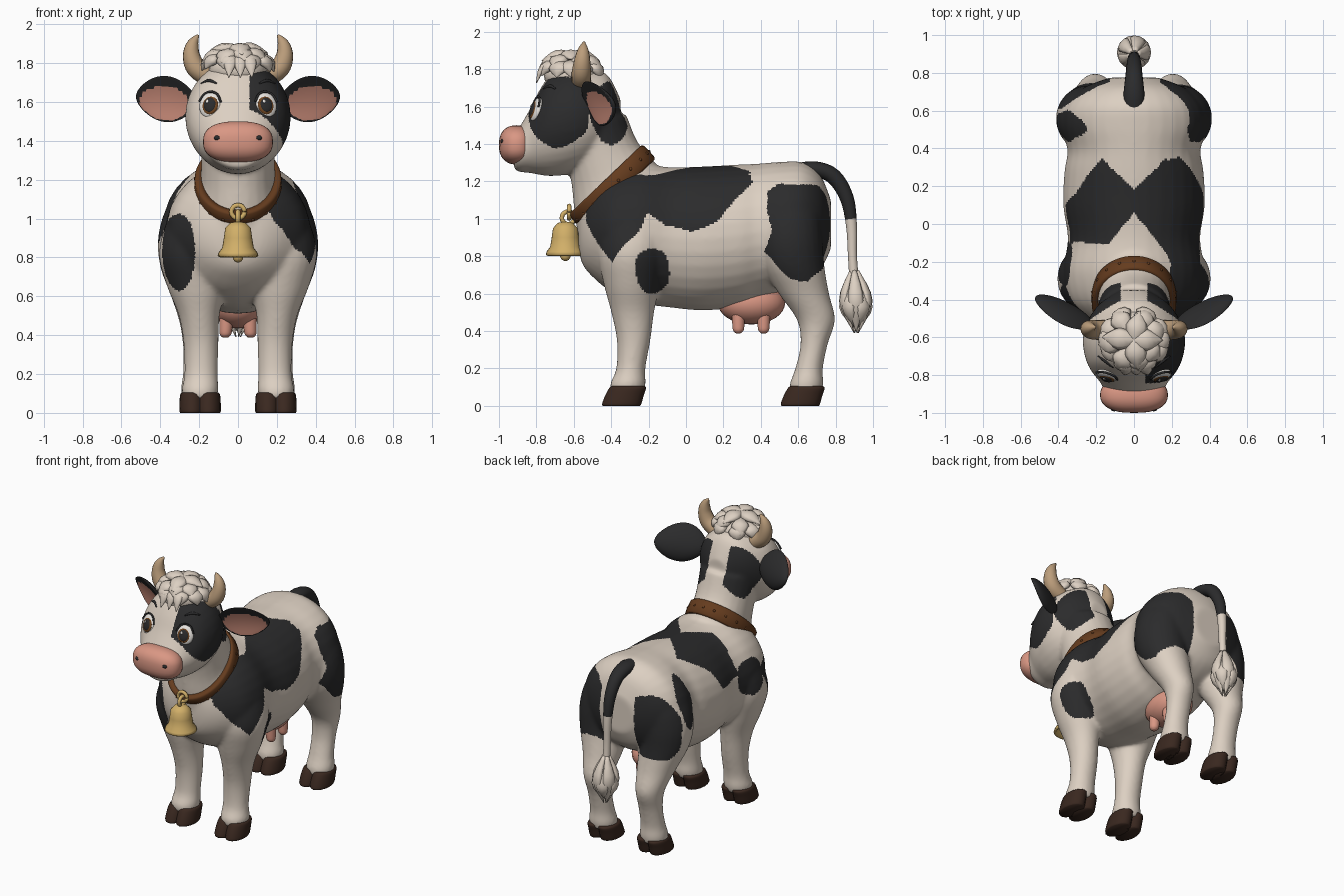
import bpy, bmesh, math
from mathutils import Vector, Matrix
from mathutils.bvhtree import BVHTree

if "Cube" in bpy.data.objects:
    bpy.data.objects.remove(bpy.data.objects["Cube"])

COLOURS = {
    "cream": (0.72, 0.63, 0.54), "black": (0.024, 0.024, 0.025), "pink": (0.70, 0.31, 0.23),
    "leather": (0.13, 0.045, 0.013), "hoof_brown": (0.042, 0.021, 0.014), "horn_tan": (0.50, 0.34, 0.20),
    "gold": (0.64, 0.43, 0.14), "iris_brown": (0.16, 0.06, 0.015), "eye_white": (0.82, 0.79, 0.75)}
MATS = {}
for mat_name, rgb in COLOURS.items():
    MATS[mat_name] = bpy.data.materials.new(mat_name)
    MATS[mat_name].diffuse_color = (*rgb, 1)
X, Y, Z = Vector((1, 0, 0)), Vector((0, 1, 0)), Vector((0, 0, 1))


def make(name, bm, *mats):
    bmesh.ops.recalc_face_normals(bm, faces=bm.faces[:])
    me = bpy.data.meshes.new(name)
    bm.to_mesh(me)
    bm.free()
    for m in mats:
        me.materials.append(MATS[m])
    me.shade_smooth()
    ob = bpy.data.objects.new(name, me)
    bpy.context.collection.objects.link(ob)
    return ob


def spline(secs, k=4):
    out = []
    for i in range(len(secs) - 1):
        quad = (secs[max(i - 1, 0)], secs[i], secs[i + 1], secs[min(i + 2, len(secs) - 1)])
        for j in range(k):
            t = j / k
            out.append([0.5 * (2 * b + (c - a) * t + (2 * a - 5 * b + 4 * c - d) * t * t
                               + (3 * b - a - 3 * c + d) * t ** 3) for a, b, c, d in zip(*quad)])
    return out + [list(secs[-1])]


def loft(bm, secs, ref=X, n=24, k=4, axis=None):
    """Closed tube through sections (x, y, z, radius along ref, radius across)."""
    secs = spline(secs, k)
    rings = []
    for i, s in enumerate(secs):
        t = axis or Vector(secs[min(i + 1, len(secs) - 1)][:3]) - Vector(secs[max(i - 1, 0)][:3])
        b = t.cross(ref).normalized()
        a = b.cross(t).normalized()
        ra, rb = max(s[3], 0.002), max(s[4], 0.002)
        rings.append([bm.verts.new(Vector(s[:3]) + a * ra * math.cos(q) + b * rb * math.sin(q))
                      for q in (2 * math.pi * m / n for m in range(n))])
    for r0, r1 in zip(rings, rings[1:]):
        for m in range(n):
            bm.faces.new((r0[m], r0[(m + 1) % n], r1[(m + 1) % n], r1[m]))
    bm.faces.new(rings[0])
    bm.faces.new(rings[-1])


def blob(bm, loc, scale, rot=None, seg=20):
    return bmesh.ops.create_uvsphere(bm, u_segments=seg, v_segments=seg // 2 + 2, radius=1,
                                     matrix=Matrix.LocRotScale(Vector(loc), rot, Vector(scale)))["verts"]


def leaf(bm, p0, mid, p1, w, phi):
    loft(bm, [(*p0, w * .3, w * .3), (*mid, w, w * .5), (*p1, .002, .002)],
         Vector((-math.sin(phi), math.cos(phi), 0)), 8)


# Body: torso, neck, head and legs fused into one skin
bm = bmesh.new()
torso = [(-.575, .92, .06, .07), (-.555, .92, .15, .16), (-.50, .93, .25, .24), (-.40, .93, .345, .32),
         (-.25, .92, .375, .37), (-.08, .90, .35, .375), (.10, .895, .375, .385), (.28, .91, .368, .38),
         (.39, .93, .352, .365), (.52, .96, .385, .345), (.63, .98, .36, .32), (.72, .98, .27, .25),
         (.775, .97, .13, .13)]
loft(bm, [(0, *s) for s in torso], n=32, axis=Y)
loft(bm, [(0, -.30, .98, .27, .29), (0, -.37, 1.17, .20, .25), (0, -.44, 1.33, .19, .20), (0, -.5, 1.5, .20, .19)])
head = [(-.35, 1.57, .07, .07), (-.42, 1.57, .18, .20), (-.52, 1.54, .25, .26), (-.62, 1.525, .272, .285),
        (-.72, 1.50, .255, .272), (-.785, 1.46, .222, .225), (-.835, 1.415, .182, .17), (-.89, 1.37, .15, .12),
        (-.92, 1.35, .11, .085)]
loft(bm, [(0, *s) for s in head], n=32, axis=Y)
FRONT = [(.195, -.315, .07, .085, .088), (.195, -.31, .12, .095, .095), (.19, -.295, .2, .086, .078),
         (.19, -.28, .35, .09, .09), (.2, -.285, .5, .105, .115), (.215, -.29, .65, .15, .15),
         (.235, -.29, .82, .172, .18), (.22, -.27, 1.0, .14, .165), (.2, -.26, 1.1, .08, .1)]
HIND = [(.2, .64, .07, .085, .085), (.2, .645, .12, .095, .09), (.2, .658, .2, .084, .074),
        (.2, .685, .33, .083, .073), (.205, .695, .46, .095, .102), (.215, .63, .6, .13, .135),
        (.235, .575, .75, .165, .165), (.24, .555, .9, .172, .175), (.22, .55, 1.05, .15, .16), (.2, .55, 1.15, .08, .1)]
for s in (-1, 1):
    for leg in (FRONT, HIND):
        loft(bm, [(s * v[0], *v[1:]) for v in leg], axis=Z)
body = make("body", bm)
bpy.context.view_layer.objects.active = body
body.select_set(True)
rem = body.modifiers.new("fuse", "REMESH")
rem.mode, rem.voxel_size = "VOXEL", 0.011
smo = body.modifiers.new("soften", "SMOOTH")
smo.factor, smo.iterations = 0.5, 14
for m in ("fuse", "soften"):
    bpy.ops.object.modifier_apply(modifier=m)

# Hide patches: side, centre y z, radii y z, least distance from the middle
SHOULDER = [(-.54, 1.06), (-.42, 1.19), (-.3, 1.235), (0, 1.245), (.33, 1.275), (.35, 1.2), (.24, 1.07), (.16, .98),
            (.03, .935), (-.1, .96), (-.2, 1.04), (-.25, .94), (-.4, .77), (-.45, .85), (-.54, .98)]
HAUNCH = [(.43, 1.14), (.5, 1.19), (.62, 1.185), (.72, 1.17), (.8, 1.05), (.8, .85), (.73, .72), (.64, .66),
          (.54, .69), (.425, .82), (.455, .94), (.44, 1.04)]
SPOTS = [(1, -.18, .725, .095, .12, .1), (-1, -.21, .96, .12, .12, .2),
         (-1, .72, .91, .11, .22, .13), (-1, .52, 1.05, .08, .17, .12),
         (1, -.68, 1.575, .17, .19, .06), (1, -.40, 1.57, .11, .17, .07), (-1, -.40, 1.57, .11, .17, .07)]


def in_poly(poly, y, z):
    inside = False
    for (y0, z0), (y1, z1) in zip(poly, poly[1:] + poly[:1]):
        if (z0 > z) != (z1 > z) and y < (y1 - y0) * (z - z0) / (z1 - z0) + y0:
            inside = not inside
    return inside


def is_black(x, y, z):
    y += .006 * math.sin(28 * z + 9 * y)
    z += .006 * math.sin(25 * y)
    ax = abs(x)
    if any(x * s > lim and ((y - cy) / ry) ** 2 + ((z - cz) / rz) ** 2 < 1 for s, cy, cz, ry, rz, lim in SPOTS):
        return True
    if y < -.27 and ((x + .305) / .085) ** 2 + ((z - .83) / .2) ** 2 < 1:      # left chest
        return True
    if (x > .15 and in_poly(SHOULDER, y, z)) or (x > .14 and in_poly(HAUNCH, y, z)):
        return True
    rear = .18 + ax if ax < .17 else .35 - 1.3 * (ax - .17)     # saddle across the back
    return (1.15 if x > 0 else .99) < z < 1.34 and max(.05 - 1.15 * ax, -.2 if x > 0 else -.1) < y < rear


me = body.data
me.materials.clear()
for m in ("cream", "black"):
    me.materials.append(MATS[m])
me.shade_smooth()
for p in me.polygons:
    p.material_index = int(is_black(*p.center))
probe = bmesh.new()
probe.from_mesh(me)
skin = BVHTree.FromBMesh(probe)
probe.free()

# Cloven hooves, sloping back toward the top
for s in (-1, 1):
    for name, yb in (("front_hoof", -.345), ("hind_hoof", .61)):
        bm = bmesh.new()
        for dx in (-.042, .042):
            x = s * .195 + dx
            loft(bm, [(x, yb, 0, .06, .1), (x, yb + .002, .012, .065, .105), (x, yb + .016, .055, .064, .103),
                      (x, yb + .033, .095, .06, .098), (x, yb + .035, .106, .048, .085)], n=16, axis=Z)
        make(name, bm, "hoof_brown")

# Muzzle and nostrils
bm = bmesh.new()
for v in blob(bm, (0, 0, 0), (1, 1, 1), seg=32):
    c = [math.copysign(abs(q) ** e, q) for q, e in zip(v.co, (.78, .9, .8))]
    v.co = (c[0] * .18, c[1] * .095 - .905, c[2] * .105 + 1.395)
make("muzzle", bm, "pink")
bm = bmesh.new()
for s in (-1, 1):
    blob(bm, (s * .105, -.978, 1.415), (.02, .014, .014), seg=12)
make("nostrils", bm, "black")

# Eyes, lashes and brows
whites, irises, darks, glints = (bmesh.new() for _ in range(4))
for s in (-1, 1):
    loc, nrm, _, _ = skin.ray_cast(Vector((s * .145, -3, 1.585)), Y)
    d = (nrm.normalized() - Y * .3).normalized()
    loc -= d * .006
    q = d.to_track_quat("Z", "Y")
    blob(whites, loc, (.058, .069, .024), q)
    inner = loc + q @ Vector((-s * .004, -.004, 0))
    blob(irises, inner + d * .013, (.043, .050, .014), q)
    blob(darks, inner + d * .020, (.032, .039, .011), q)
    blob(glints, inner + d * .029 + q @ Vector((-.012, .016, 0)), (.008, .010, .004), q, 10)
    loft(darks, [(*(loc + q @ Vector((.060 * math.cos(a), .070 * math.sin(a), .010))), .006, .006)
                 for a in (.2, .9, 1.57, 2.2, 2.9)], d, 8)
    brow = [skin.ray_cast(Vector((s * x, -3, z)), Y)[0] for x, z in ((.11, 1.695), (.15, 1.71), (.19, 1.695))]
    loft(darks, [(*p, r, r) for p, r in zip(brow, (.004, .009, .004))], Z, 8)
for name, b, m in (("eyeballs", whites, "eye_white"), ("irises", irises, "iris_brown"),
                   ("pupils_and_lashes", darks, "black"), ("eye_glints", glints, "eye_white")):
    make(name, b, m)

# Ears: cupped leaves with a pink inside
for s in (-1, 1):
    bm = bmesh.new()
    blob(bm, (0, 0, 0), (1, 1, 1), seg=40)
    for f in bm.faces:
        c = f.calc_center_median()
        f.material_index = int(c.y < 0 and ((c.x - .05) / .84) ** 2 + ((c.z + .18) / .75) ** 2 < 1)
    for v in bm.verts:
        u, w, h = v.co
        taper = 1 - .22 * u * u
        v.co = (s * (.37 + .155 * u), -.465 + .068 * u + (.05 if w > 0 else .012) * w - .045 * h - .025 * h * h,
                1.615 + .119 * h * taper + .012 * u)
    make("ear", bm, "black", "pink")

# Horns
for s in (-1, 1):
    bm = bmesh.new()
    loft(bm, [(s * x, y, z, r, r) for x, y, z, r in ((.15, -.56, 1.73, .052), (.215, -.56, 1.775, .052),
              (.24, -.555, 1.84, .044), (.232, -.55, 1.9, .03), (.205, -.545, 1.945, .006))], Y, 16)
    make("horn", bm, "horn_tan")

# Shaggy hair on the crown
bm = bmesh.new()
blob(bm, (0, -.61, 1.765), (.15, .15, .095))


def dome(th, phi, k):
    return (.175 * k * math.sin(th) * math.cos(phi), -.615 + .165 * k * math.sin(th) * math.sin(phi),
            1.76 + .10 * k * math.cos(th))


for count, t0, t1, k in ((10, .6, 1.6, 1.0), (7, .3, 1.15, 1.08), (4, -.1, .75, 1.2)):
    for i in range(count):
        phi = 2 * math.pi * (i + .5 * (count % 2)) / count + .2 * math.sin(5 * i)
        t2 = t1 + .12 * math.sin(7 * i)
        leaf(bm, dome(t0, phi, k * .93), dome((t0 + t2) / 2, phi, k * 1.02), dome(t2, phi, k * 1.06), .058, phi)
for x in (-.04, .01, .06):
    leaf(bm, (x * .5, -.69, 1.85), (x, -.765, 1.81), (x * 1.2, -.80, 1.725), .036, -math.pi / 2)
make("hair", bm, "cream")

# Tail, dark at the root, with a tuft
bm = bmesh.new()
loft(bm, [(0, .58, 1.255, .055, .04), (0, .69, 1.265, .055, .042), (0, .79, 1.225, .045, .042), (0, .86, 1.11, .037, .037),
          (0, .885, .96, .029, .029), (0, .89, .8, .024, .024), (0, .9, .66, .026, .026)], n=16)
for f in bm.faces:
    f.material_index = int(f.calc_center_median().z > .99)
make("tail", bm, "cream", "black")
bm = bmesh.new()
blob(bm, (0, .905, .56), (.06, .06, .13))
for i in range(10):
    phi = 2 * math.pi * i / 10
    c, s, drop = math.cos(phi), math.sin(phi), .05 * (i % 2)
    leaf(bm, (.015 * c, .9 + .015 * s, .72 - drop), (.07 * c, .908 + .07 * s, .56 - drop * .6),
         (.012 * c, .91 + .012 * s, .39 + drop * .6), .042, phi)
make("tail_tuft", bm, "cream")

# Udder
bm = bmesh.new()
blob(bm, (0, .35, .55), (.135, .18, .115), seg=28)
for s in (-1, 1):
    for y in (.28, .415):
        loft(bm, [(s * .06, y, .5, .036, .036), (s * .063, y, .43, .033, .033), (s * .065, y, .402, .028, .028),
                  (s * .065, y, .388, .014, .014)], n=14)
make("udder", bm, "pink")

# Collar with studs
bm = bmesh.new()
C, D = Vector((0, -.395, 1.172)), Vector((0, .725, .69)).normalized()
N = X.cross(D)


def collar_point(a, o, h):
    return C + X * math.cos(a) * (.2 + o) + D * math.sin(a) * (.25 + o) + N * h


prof = [(-.02, -.046), (.013, -.052), (.023, -.042), (.025, 0), (.023, .042), (.013, .052), (-.02, .046)]
rings = [[bm.verts.new(collar_point(2 * math.pi * i / 56, o, h)) for o, h in prof] for i in range(56)]
for i, r0 in enumerate(rings):
    r1 = rings[(i + 1) % 56]
    for j in range(len(prof)):
        k = (j + 1) % len(prof)
        bm.faces.new((r0[j], r0[k], r1[k], r1[j]))
for i in range(18):
    blob(bm, collar_point(2 * math.pi * (i + .5) / 18, .022, 0), (.009, .009, .009), seg=8)
make("collar", bm, "leather")

# Bell with clapper and hanging rings
bm = bmesh.new()
bell = [(.002, .985), (.04, .978), (.066, .95), (.073, .9), (.081, .85), (.1, .825), (.105, .808), (.092, .80),
        (.07, .83), (.05, .93), (.002, .95)]
loops = [[bm.verts.new((r * math.cos(a), -.645 + r * math.sin(a), z))
          for a in (2 * math.pi * i / 28 for i in range(28))] for r, z in bell]
for r0, r1 in zip(loops, loops[1:]):
    for i in range(28):
        bm.faces.new((r0[i], r0[(i + 1) % 28], r1[(i + 1) % 28], r1[i]))
bm.faces.new(loops[0])
bm.faces.new(loops[-1])
blob(bm, (0, -.645, .802), (.028, .028, .028), seg=14)
for axis, y, z in ((X, -.63, 1.005), (Y, -.625, 1.035)):
    side = Y if axis == X else X
    pts = [Vector((0, y, z)) + (side * math.cos(a) + Z * math.sin(a)) * .034
           for a in (2 * math.pi * i / 16 for i in range(17))]
    loft(bm, [(*p, .012, .012) for p in pts], axis, 8, 1)
make("bell", bm, "gold")

for m in bpy.data.materials:
    if m.users and not m.is_grease_pencil:
        m.use_nodes = True
        m.node_tree.nodes["Principled BSDF"].inputs["Base Color"].default_value = m.diffuse_color
